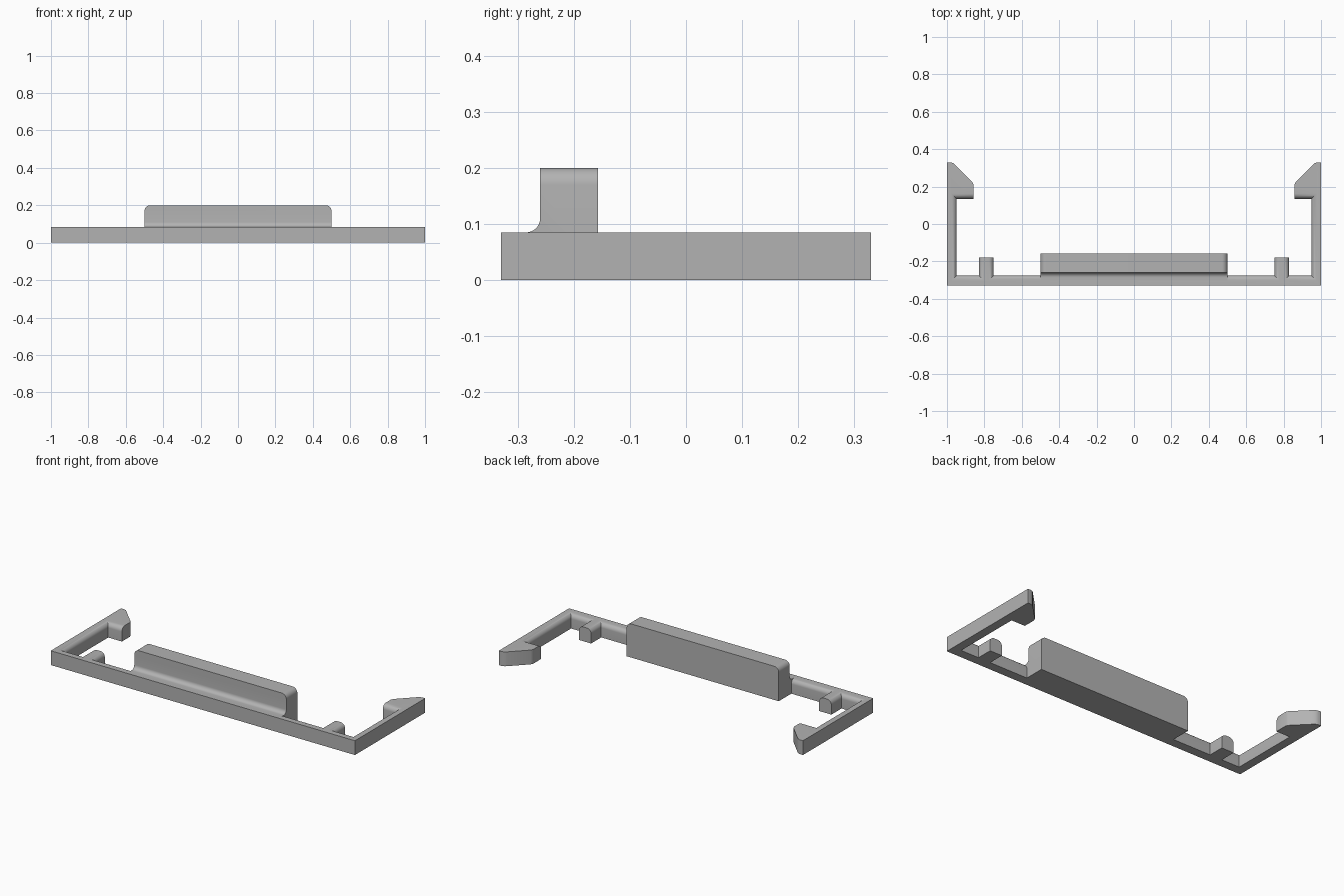
import bpy, bmesh, math
from mathutils import Vector

cube = bpy.data.objects.get("Cube")
if cube:
    bpy.data.objects.remove(cube, do_unlink=True)

grey = bpy.data.materials.new("plain grey")
grey.use_nodes = True
colour = (0.45, 0.45, 0.45, 1)
grey.diffuse_color = colour
grey.node_tree.nodes["Principled BSDF"].inputs["Base Color"].default_value = colour


def extrude_profile(name, points, depth, round_rule, radius):
    """Extrude a closed outline along depth and round the edges chosen by a rule."""
    bm = bmesh.new()
    face = bm.faces.new([bm.verts.new(p) for p in points])
    new = bmesh.ops.extrude_face_region(bm, geom=[face])["geom"]
    bmesh.ops.translate(bm, vec=depth, verts=[g for g in new if isinstance(g, bmesh.types.BMVert)])
    bmesh.ops.recalc_face_normals(bm, faces=bm.faces[:])
    edges = [e for e in bm.edges if round_rule(e.verts[0].co, e.verts[1].co)]
    bmesh.ops.bevel(bm, geom=edges, offset=radius, offset_type='OFFSET',
                    segments=8, profile=0.5, affect='EDGES', clamp_overlap=True)
    mesh = bpy.data.meshes.new(name)
    bm.to_mesh(mesh)
    bm.free()
    mesh.materials.append(grey)
    obj = bpy.data.objects.new(name, mesh)
    bpy.context.collection.objects.link(obj)
    bpy.ops.object.select_all(action='DESELECT')
    obj.select_set(True)
    bpy.context.view_layer.objects.active = obj
    bpy.ops.object.shade_smooth_by_angle(angle=math.radians(30))
    return obj


# Clip frame: front wall, two locating posts, side arms and hooked ends
HEIGHT, INNER_Y, POST_Y, HOOK_Y = 0.085, -0.275, -0.18, 0.135
half = [(0.75, INNER_Y), (0.75, POST_Y), (0.83, POST_Y), (0.83, INNER_Y),
        (0.948, INNER_Y), (0.948, HOOK_Y), (0.858, HOOK_Y), (0.858, 0.21),
        (0.864, 0.224), (0.955, 0.316), (0.965, 0.325), (0.98, 0.33),
        (1, 0.33), (1, -0.33)]
outline = half + [(-x, y) for x, y in reversed(half)]


def inner_top(a, b):
    """Inner upper edges, leaving out the post ends and the hook slopes."""
    mid = (a + b) / 2
    on_top = min(a.z, b.z) > HEIGHT - 0.001
    inside = abs(mid.x) < 0.99 and -0.32 < mid.y < HOOK_Y + 0.001
    return on_top and inside and abs(mid.y - POST_Y) > 0.001


extrude_profile("clip_frame", [(x, y, 0) for x, y in outline],
                Vector((0, 0, HEIGHT)), inner_top, 0.028)

# Raised grip tab with a hollow fillet where it meets the wall
TOP, TAB_FRONT, TAB_BACK, FILLET = 0.2, -0.26, -0.157, 0.025
section = [(INNER_Y, 0), (INNER_Y, 0.04), (-0.304, 0.05), (-0.304, HEIGHT)]
for i in range(9):
    t = math.pi / 2 * i / 8
    section.append((TAB_FRONT - FILLET + FILLET * math.sin(t),
                    HEIGHT + FILLET - FILLET * math.cos(t)))
section += [(TAB_FRONT, TOP), (TAB_BACK, TOP), (TAB_BACK, 0)]


def tab_corner(a, b):
    return min(a.z, b.z) > TOP - 0.001 and abs(a.x - b.x) < 0.001


extrude_profile("grip_tab", [(-0.5, y, z) for y, z in section],
                Vector((1, 0, 0)), tab_corner, 0.03)
